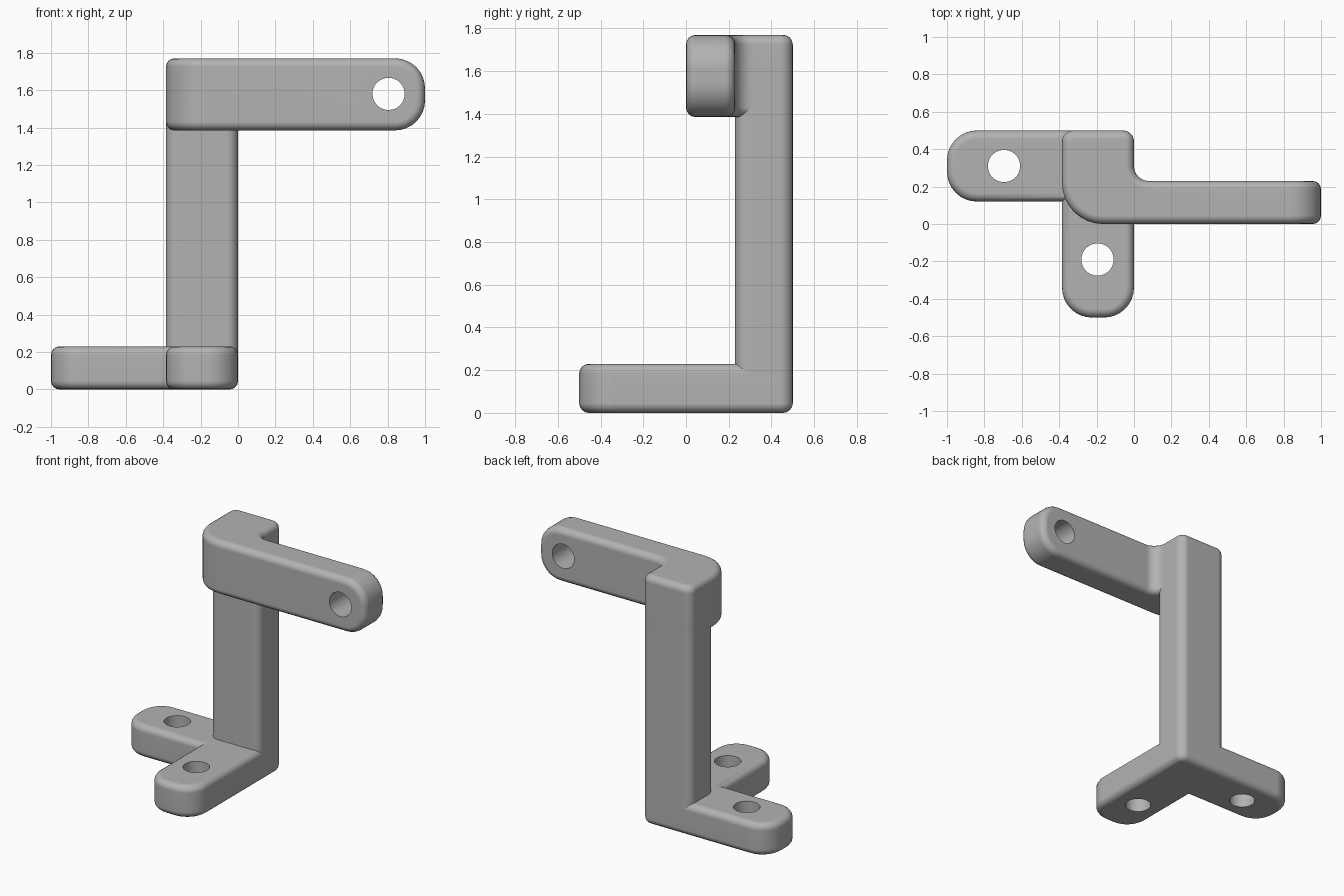
import bpy, bmesh
from math import radians
from mathutils import Matrix

cube = bpy.data.objects.get("Cube")
if cube:
    bpy.data.objects.remove(cube, do_unlink=True)

grey = bpy.data.materials.new("plain grey")
grey.use_nodes = True
grey.diffuse_color = (0.45, 0.45, 0.45, 1)
grey.node_tree.nodes["Principled BSDF"].inputs["Base Color"].default_value = grey.diffuse_color

LEFT, BACK = -0.385, 0.5        # outer corner of the column
BASE_TOP, TOP = 0.23, 1.77
ARM_BOTTOM, ARM_BACK = 1.385, 0.23
EDGE, CORNER, END, HOLE = 0.045, 0.06, 0.16, 0.086


def extrude(plan, bottom, top):
    bm = bmesh.new()
    face = bm.faces.new([bm.verts.new((x, y, bottom)) for x, y in plan])
    geom = bmesh.ops.extrude_face_region(bm, geom=[face])["geom"]
    verts = [v for v in geom if isinstance(v, bmesh.types.BMVert)]
    bmesh.ops.translate(bm, verts=verts, vec=(0, 0, top - bottom))
    bmesh.ops.recalc_face_normals(bm, faces=bm.faces)
    return bm


def bevel(bm, edges, radius, segments):
    bmesh.ops.bevel(bm, geom=edges, offset=radius, offset_type='OFFSET', segments=segments,
                    profile=0.5, affect='EDGES', clamp_overlap=False)
    bm.normal_update()


def round_edge(bm, radius, **where):
    """Round the straight edge lying at the given pair of coordinates."""
    edges = [e for e in bm.edges
             if all(abs(getattr(v.co, k) - c) < 1e-4 for v in e.verts for k, c in where.items())]
    bevel(bm, edges, radius, 8)


def soften(bm):
    """Round every remaining outside edge."""
    bm.normal_update()
    edges = [e for e in bm.edges if e.calc_face_angle_signed(0) > radians(40)]
    bevel(bm, edges, EDGE, 4)


def finish(bm, name, holes=(), hole_turn=Matrix()):
    mesh = bpy.data.meshes.new(name)
    bm.to_mesh(mesh)
    bm.free()
    mesh.materials.append(grey)
    part = bpy.data.objects.new(name, mesh)
    bpy.context.collection.objects.link(part)
    bpy.ops.object.select_all(action='DESELECT')
    part.select_set(True)
    bpy.context.view_layer.objects.active = part

    # Drill the screw holes
    for spot in holes:
        cut = bmesh.new()
        bmesh.ops.create_cone(cut, cap_ends=True, segments=48, radius1=HOLE, radius2=HOLE, depth=1,
                              matrix=Matrix.Translation(spot) @ hole_turn)
        cut_mesh = bpy.data.meshes.new("hole_cutter")
        cut.to_mesh(cut_mesh)
        cut.free()
        cutter = bpy.data.objects.new("hole_cutter", cut_mesh)
        cutter.hide_render = True
        bpy.context.collection.objects.link(cutter)
        mod = part.modifiers.new("hole", 'BOOLEAN')
        mod.operation, mod.solver, mod.object = 'DIFFERENCE', 'EXACT', cutter
        bpy.ops.object.modifier_apply(modifier=mod.name)
        bpy.data.objects.remove(cutter, do_unlink=True)

    bpy.ops.object.shade_smooth_by_angle(angle=radians(35))
    part.modifiers.new("clean_shading", 'WEIGHTED_NORMAL').keep_sharp = True


# L-shaped foot with two rounded legs
NOTCH = 0.12
bm = extrude([(-1, BACK), (-1, NOTCH), (LEFT, NOTCH), (LEFT, -BACK), (0, -BACK), (0, BACK)], 0, BASE_TOP)
for x, y in ((-1, BACK), (-1, NOTCH), (LEFT, -BACK), (0, -BACK)):
    round_edge(bm, END, x=x, y=y)
round_edge(bm, CORNER, x=0, y=BACK)
soften(bm)
finish(bm, "foot", [(-0.695, 0.31, 0.1), (-0.195, -0.19, 0.1)])

# Upright column, meeting the foot and arm where their rounded edges begin
bm = extrude([(LEFT, BACK), (LEFT, ARM_BACK), (0, ARM_BACK), (0, BACK)], BASE_TOP - EDGE, ARM_BOTTOM + EDGE)
for x in (LEFT, 0):
    for y in (ARM_BACK, BACK):
        round_edge(bm, CORNER, x=x, y=y)
finish(bm, "column")

# Top arm, turning from the column head to the side
bm = extrude([(LEFT, BACK), (LEFT, 0), (1, 0), (1, ARM_BACK), (0, ARM_BACK), (0, BACK)], ARM_BOTTOM, TOP)
for z in (ARM_BOTTOM, TOP):
    round_edge(bm, END, x=1, z=z)
round_edge(bm, 0.22, x=LEFT, y=0)
round_edge(bm, 0.08, x=0, y=ARM_BACK)
for x in (LEFT, 0):
    round_edge(bm, CORNER, x=x, y=BACK)
soften(bm)
finish(bm, "arm", [(0.805, 0.1, 1.58)], Matrix.Rotation(radians(90), 4, 'X'))
